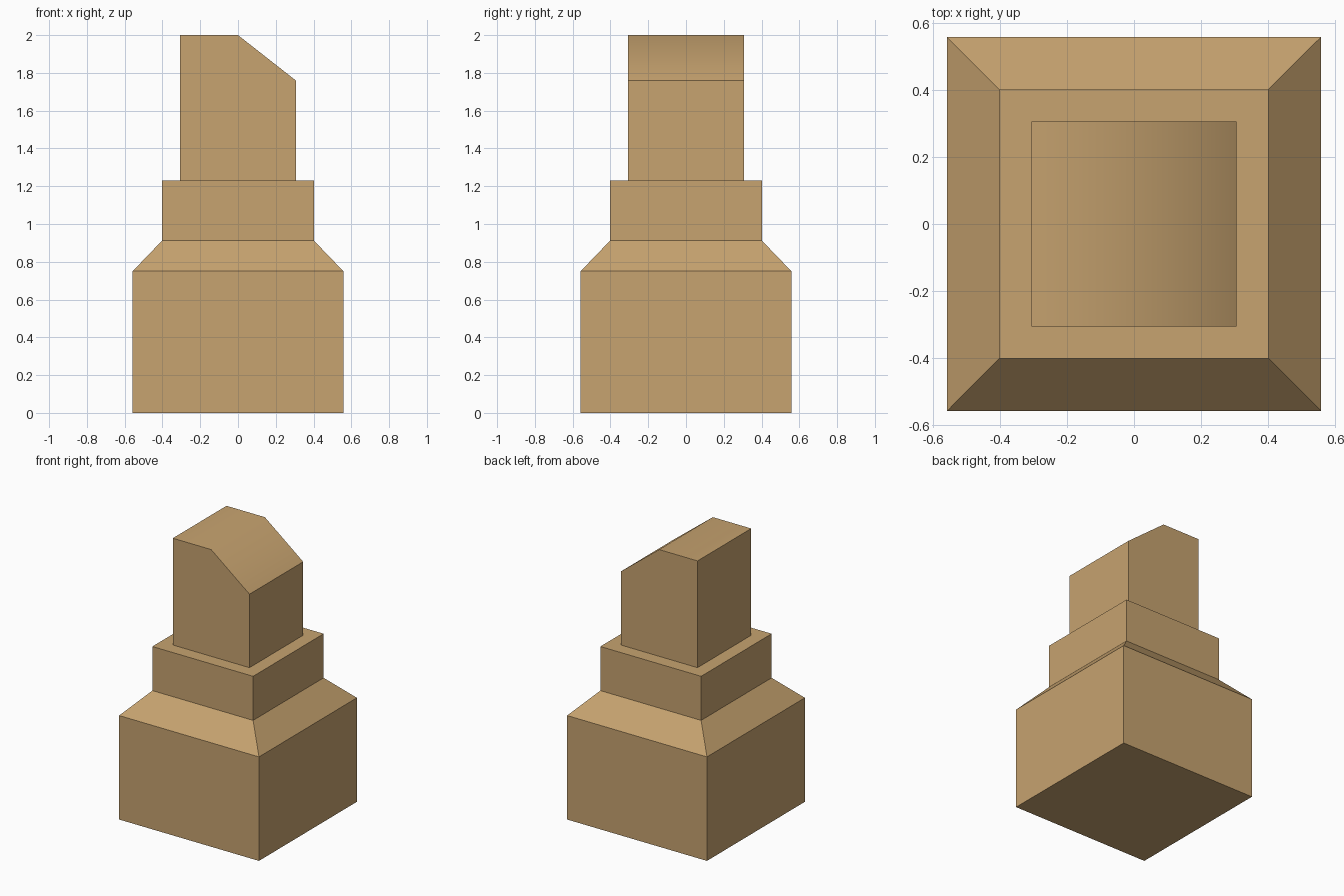
import bpy, bmesh, math

if "Cube" in bpy.data.objects:
    bpy.data.objects.remove(bpy.data.objects["Cube"])

stone = bpy.data.materials.new("sandy_tan")
stone.diffuse_color = (0.57, 0.366, 0.16, 1)
stone.use_nodes = True
stone.node_tree.nodes["Principled BSDF"].inputs["Base Color"].default_value = stone.diffuse_color


def finish(name, bm, smooth_angle=None):
    bmesh.ops.recalc_face_normals(bm, faces=bm.faces)
    mesh = bpy.data.meshes.new(name)
    bm.to_mesh(mesh)
    bm.free()
    mesh.materials.append(stone)
    obj = bpy.data.objects.new(name, mesh)
    bpy.context.collection.objects.link(obj)
    if smooth_angle:
        bpy.ops.object.select_all(action='DESELECT')
        obj.select_set(True)
        bpy.context.view_layer.objects.active = obj
        bpy.ops.object.shade_smooth_by_angle(angle=math.radians(smooth_angle))
    return obj


def square_loft(name, rings):
    """Closed solid through square rings given as (half width, height)."""
    bm = bmesh.new()
    loops = [[bm.verts.new((sx * h, sy * h, z))
              for sx, sy in ((-1, -1), (1, -1), (1, 1), (-1, 1))]
             for h, z in rings]
    for a, b in zip(loops, loops[1:]):
        for i in range(4):
            j = (i + 1) % 4
            bm.faces.new((a[i], a[j], b[j], b[i]))
    bm.faces.new(loops[0])
    bm.faces.new(loops[-1])
    return finish(name, bm)


# Wide base with sloped shoulders
square_loft("base", [(0.558, 0), (0.558, 0.75), (0.402, 0.912)])

# Square collar
square_loft("collar", [(0.402, 0.912), (0.402, 1.23)])

# Upper shaft: front profile with a slanted right half, extruded along y
W = 0.306
bm = bmesh.new()
profile = [(-W, 1.23), (W, 1.23), (W, 1.76), (0, 2), (-W, 2)]
face = bm.faces.new([bm.verts.new((x, -W, z)) for x, z in profile])
out = bmesh.ops.extrude_face_region(bm, geom=[face])
bmesh.ops.translate(bm, vec=(0, 2 * W, 0),
                    verts=[v for v in out["geom"] if isinstance(v, bmesh.types.BMVert)])
# Only the ridge between flat top and slant is soft
finish("slanted_shaft", bm, 42)
